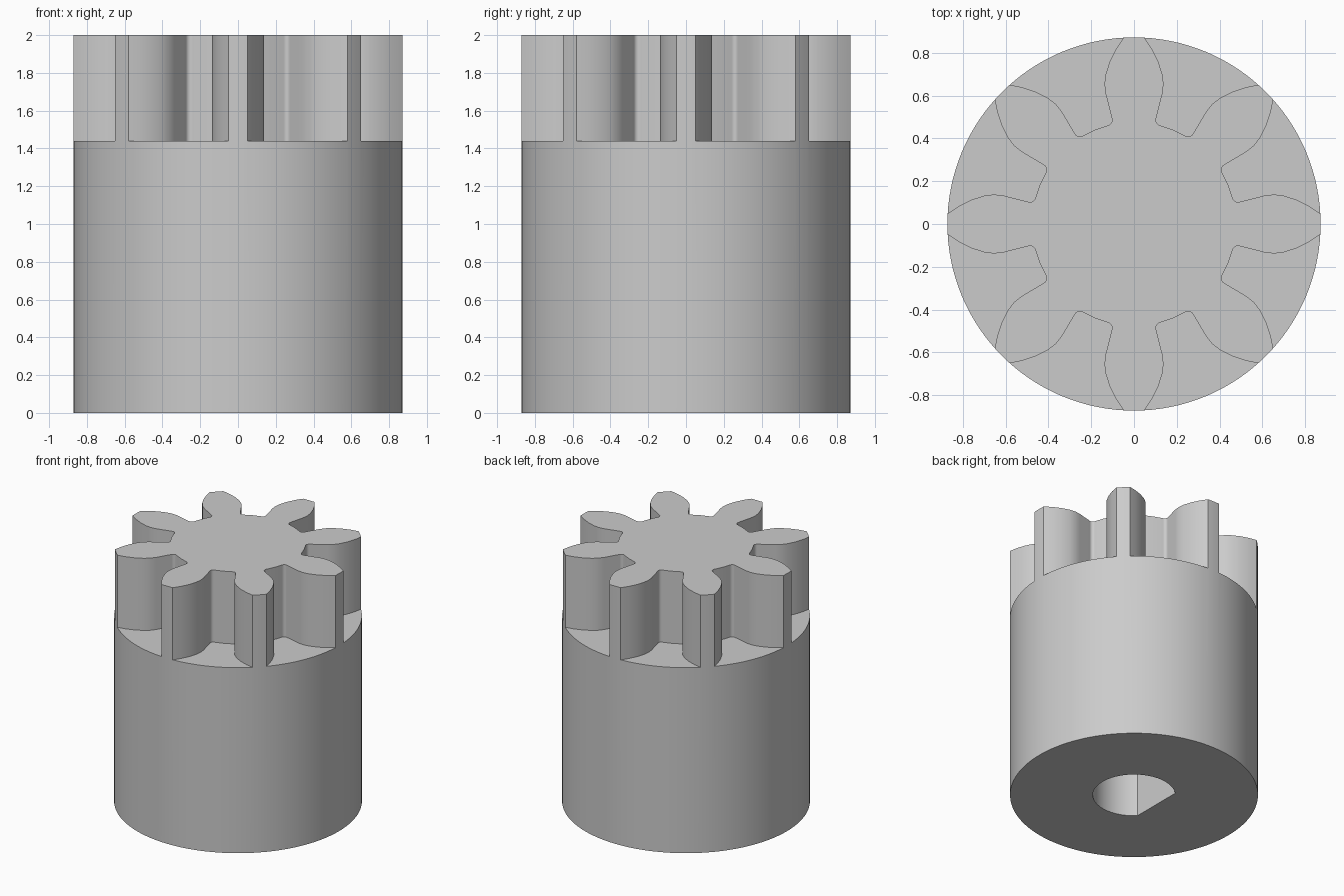
import bpy, bmesh
from math import sin, cos, pi, radians, atan2, hypot

RADIUS, HEIGHT, SHOULDER = 0.872, 2.0, 1.44
BORE_R, BORE_DEPTH = 0.29, 1.2
TEETH = 8
PITCH = 2 * pi / TEETH

if "Cube" in bpy.data.objects:
    bpy.data.objects.remove(bpy.data.objects["Cube"])

grey = bpy.data.materials.new("light grey")
grey.use_nodes = True
colour = (0.6, 0.6, 0.6, 1)
grey.diffuse_color = colour
grey.node_tree.nodes["Principled BSDF"].inputs["Base Color"].default_value = colour


def polar(r, a):
    return r * cos(a), r * sin(a)


def prisms(name, outlines, z0, z1):
    """One object made of an upright prism for each closed outline."""
    bm = bmesh.new()
    for outline in outlines:
        low = [bm.verts.new((x, y, z0)) for x, y in outline]
        high = [bm.verts.new((x, y, z1)) for x, y in outline]
        bm.faces.new(low)
        bm.faces.new(high)
        for i in range(len(low)):
            bm.faces.new((low[i - 1], low[i], high[i], high[i - 1]))
    bmesh.ops.recalc_face_normals(bm, faces=bm.faces)
    mesh = bpy.data.meshes.new(name)
    bm.to_mesh(mesh)
    bm.free()
    mesh.materials.append(grey)
    obj = bpy.data.objects.new(name, mesh)
    bpy.context.collection.objects.link(obj)
    return obj


def cut(target, cutter):
    cutter.hide_render = True
    mod = target.modifiers.new("cut", "BOOLEAN")
    mod.operation, mod.solver, mod.object = "DIFFERENCE", "EXACT", cutter
    bpy.context.view_layer.objects.active = target
    bpy.ops.object.modifier_apply(modifier=mod.name)
    bpy.data.objects.remove(cutter)


# Full-height round blank
gear = prisms("pinion_gear", [[polar(RADIUS, 2 * pi * i / 128) for i in range(128)]], 0, HEIGHT)

# Tooth flank as (distance along tooth, half width), from outside the tip inwards
flank = [(0.924, 0.011), (0.872, 0.048), (0.82, 0.083), (0.76, 0.113), (0.70, 0.132),
         (0.655, 0.138), (0.61, 0.133)]
# Rounded corner at the tooth root
for i in range(7):
    a = radians(165 + 15 * i)
    flank.append((0.4855 + 0.025 * sin(a), 0.127 + 0.025 * cos(a)))
side = [(hypot(x, y), atan2(y, x)) for x, y in flank]
root_r = side[-1][0]

# Gap outline: one flank, the root, the mirrored flank, closed outside the blank
gap = side + [(root_r, PITCH / 2)]
gap += [(r, PITCH - a) for r, a in reversed(side)] + [(1.15, PITCH / 2)]
gaps = [[polar(r, a + k * PITCH) for r, a in gap] for k in range(TEETH)]
cut(gear, prisms("gap_cutter", gaps, SHOULDER, HEIGHT + 0.2))

# Blind D-shaped shaft bore with its flat towards -x
arc = [polar(BORE_R, radians(-135 + 270 * i / 60)) for i in range(61)]
cut(gear, prisms("bore_cutter", [arc], -0.2, BORE_DEPTH))

bpy.ops.object.select_all(action="DESELECT")
gear.select_set(True)
bpy.context.view_layer.objects.active = gear
bpy.ops.object.shade_smooth_by_angle(angle=radians(30))
